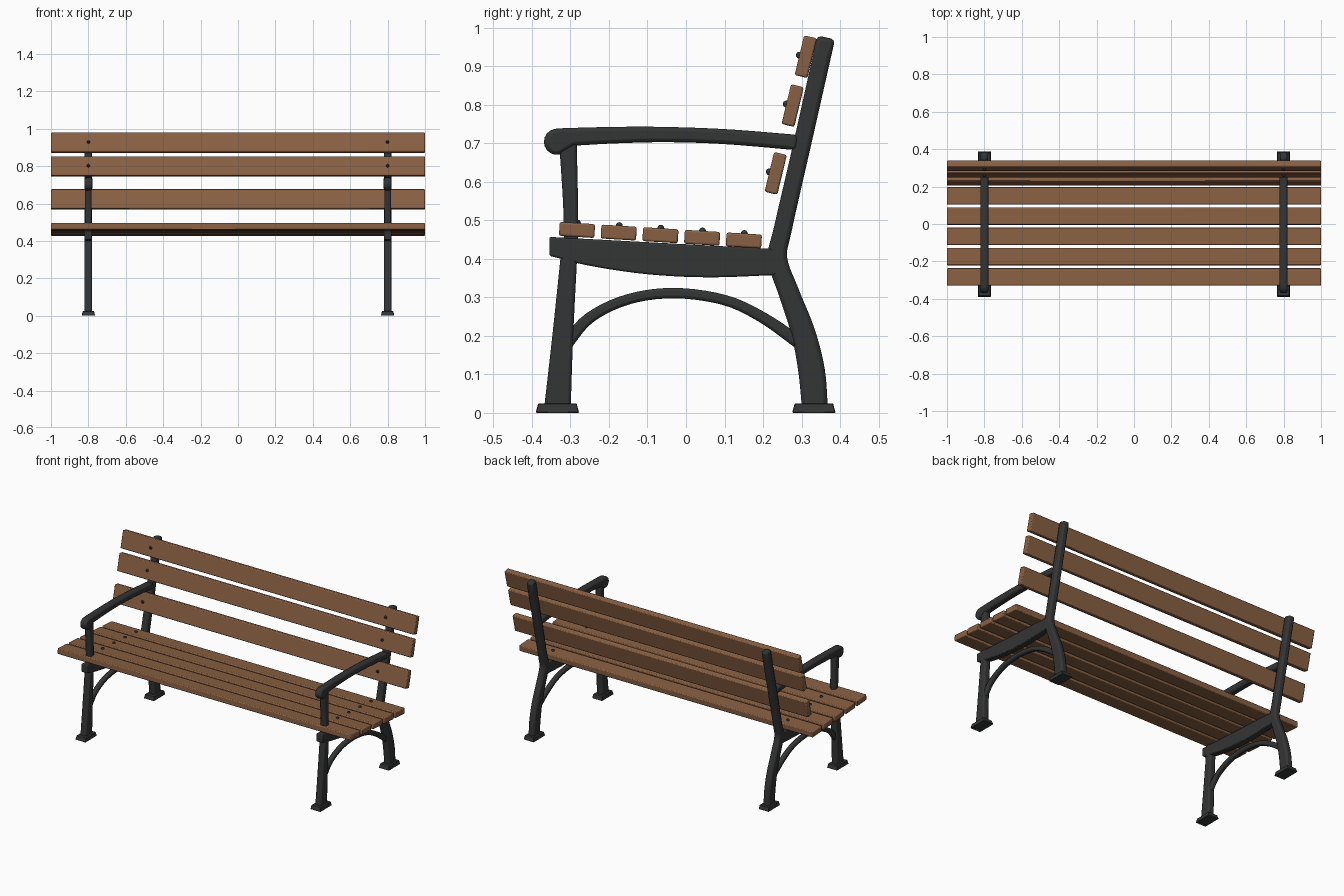
import bpy, bmesh, math
from mathutils import Matrix, Vector

cube = bpy.data.objects.get("Cube")
if cube:
    bpy.data.objects.remove(cube, do_unlink=True)


def material(name, color):
    m = bpy.data.materials.new(name)
    m.use_nodes = True
    m.diffuse_color = (*color, 1)
    m.node_tree.nodes["Principled BSDF"].inputs["Base Color"].default_value = (*color, 1)
    return m


WOOD = material("brown wood", (0.25, 0.118, 0.056))
IRON = material("dark iron", (0.034, 0.035, 0.036))


def finish(name, bm, mat, bevel=0, segments=1, angle=30):
    bmesh.ops.recalc_face_normals(bm, faces=bm.faces)
    me = bpy.data.meshes.new(name)
    bm.to_mesh(me)
    bm.free()
    me.materials.append(mat)
    ob = bpy.data.objects.new(name, me)
    bpy.context.collection.objects.link(ob)
    if bevel:
        mod = ob.modifiers.new("bevel", "BEVEL")
        mod.width, mod.segments = bevel, segments
        mod.limit_method, mod.angle_limit = "ANGLE", math.radians(50)
    bpy.ops.object.select_all(action="DESELECT")
    bpy.context.view_layer.objects.active = ob
    ob.select_set(True)
    bpy.ops.object.shade_smooth_by_angle(angle=math.radians(angle))
    return ob


def smooth(points, steps=5):
    """Catmull-Rom curve through (y, z) points."""
    p = [Vector(q) for q in points]
    p = [2 * p[0] - p[1]] + p + [2 * p[-1] - p[-2]]
    out = []
    for a, b, c, d in zip(p, p[1:], p[2:], p[3:]):
        for i in range(steps):
            t = i / steps
            out.append(0.5 * (2 * b + (c - a) * t + (2 * a - 5 * b + 4 * c - d) * t * t
                              + (3 * b - a - 3 * c + d) * t ** 3))
    return out + [p[-2]]


def ribbon(name, path, x, width, bevel=0.008):
    """Bar in the side plane; path holds (y, z, thickness) points."""
    pts = smooth(path)
    rings = []
    bm = bmesh.new()
    for i, p in enumerate(pts):
        a, b = pts[max(i - 1, 0)], pts[min(i + 1, len(pts) - 1)]
        tangent = Vector((b.x - a.x, b.y - a.y)).normalized()
        n = Vector((-tangent.y, tangent.x)) * p.z / 2
        c = Vector((p.x, p.y))
        rings.append([bm.verts.new((x + s * width / 2, *(c + k * n)))
                      for s, k in ((-1, -1), (1, -1), (1, 1), (-1, 1))])
    for r, q in zip(rings, rings[1:]):
        for i in range(4):
            j = (i + 1) % 4
            bm.faces.new((r[i], r[j], q[j], q[i]))
    bm.faces.new(rings[0])
    bm.faces.new(rings[-1])
    return finish(name, bm, IRON, bevel, 2, 40)


def plate(name, outline, x, width, bevel):
    bm = bmesh.new()
    face = bm.faces.new([bm.verts.new((x - width / 2, p[0], p[1])) for p in outline])
    ext = bmesh.ops.extrude_face_region(bm, geom=[face])
    bmesh.ops.translate(bm, vec=(width, 0, 0),
                        verts=[v for v in ext["geom"] if isinstance(v, bmesh.types.BMVert)])
    return finish(name, bm, IRON, bevel, 2, 40)


def slat(name, y, z, depth, height, tilt):
    bm = bmesh.new()
    bmesh.ops.create_cube(bm, size=1, matrix=Matrix.Translation((0, y, z))
                          @ Matrix.Rotation(tilt, 4, "X") @ Matrix.Diagonal((2, depth, height, 1)))
    finish(name, bm, WOOD, 0.005, 2)


def bolt(name, x, y, z, normal):
    bm = bmesh.new()
    rot = Vector((0, 0, 1)).rotation_difference(normal).to_matrix().to_4x4()
    bmesh.ops.create_uvsphere(bm, u_segments=12, v_segments=6, radius=0.009,
                              matrix=Matrix.Translation((x, y, z)) @ rot)
    finish(name, bm, IRON)


# Seat slats, dipping slightly towards the back
SEAT_TILT, BACK_TILT = math.radians(-3.5), math.radians(-13.5)
seat = [(-0.283 + 0.1083 * i, 0.475 - 0.0068 * i) for i in range(5)]
for i, (y, z) in enumerate(seat):
    slat(f"seat_slat_{i + 1}", y, z, 0.092, 0.036, SEAT_TILT)

# Backrest slats
back = [(0.233, 0.622), (0.277, 0.798), (0.311, 0.925)]
for i, (y, z) in enumerate(back):
    slat(f"back_slat_{i + 1}", y, z, 0.034, 0.106, BACK_TILT)

# Two mirrored iron end frames
for side, x in (("left", 0.8), ("right", -0.8)):
    ribbon(f"{side}_back_leg_and_upright",
           [(0.335, 0.01, 0.067), (0.326, 0.11, 0.069), (0.304, 0.21, 0.062),
            (0.268, 0.31, 0.054), (0.238, 0.4, 0.05), (0.252, 0.48, 0.047),
            (0.3, 0.69, 0.046), (0.364, 0.975, 0.047)], x, 0.04, 0.011)
    ribbon(f"{side}_front_leg", [(-0.334, 0.01, 0.069), (-0.32, 0.2, 0.054),
                                 (-0.303, 0.42, 0.042)], x, 0.04)
    ribbon(f"{side}_arm_post", [(-0.298, 0.42, 0.036), (-0.3, 0.55, 0.039),
                                (-0.307, 0.71, 0.046)], x, 0.036)
    ribbon(f"{side}_brace_arch",
           [(-0.315, 0.175, 0.034), (-0.25, 0.247, 0.029), (-0.15, 0.295, 0.027),
            (-0.03, 0.311, 0.027), (0.1, 0.293, 0.027), (0.2, 0.247, 0.029),
            (0.3, 0.178, 0.034)], x, 0.028)

    # Seat rail with bowed underside
    under = smooth([(-0.355, 0.408), (-0.25, 0.382), (-0.1, 0.36), (0.06, 0.352), (0.235, 0.358)])
    plate(f"{side}_seat_rail", [tuple(p) for p in under] + [(0.24, 0.425), (-0.355, 0.457)],
          x, 0.04, 0.005)

    # Armrest with rounded front end
    top = smooth([(0.29, 0.722), (0.1, 0.737), (-0.08, 0.743), (-0.22, 0.742), (-0.325, 0.739)])
    nose = [(-0.335 + 0.034 * math.cos(a), 0.704 + 0.034 * math.sin(a))
            for a in (math.radians(100 + 20 * i) for i in range(10))]
    low = smooth([(-0.29, 0.694), (-0.18, 0.7), (-0.05, 0.703), (0.1, 0.698), (0.29, 0.682)])
    plate(f"{side}_armrest", [tuple(p) for p in top] + nose + [tuple(p) for p in low],
          x, 0.042, 0.01)

    # Flared feet
    for end, y in (("front", -0.334), ("back", 0.332)):
        bm = bmesh.new()
        bmesh.ops.create_cube(bm, size=1, matrix=Matrix.Translation((x, y, 0.0125))
                              @ Matrix.Diagonal((0.07, 0.113, 0.025, 1)))
        for v in bm.verts:
            if v.co.z > 0.01:
                v.co.x = x + (v.co.x - x) * 0.88
                v.co.y = y + (v.co.y - y) * 0.88
        finish(f"{side}_{end}_foot", bm, IRON, 0.002)

    # Bolt heads on the slats
    up = Matrix.Rotation(SEAT_TILT, 3, "X") @ Vector((0, 0, 1))
    out = Matrix.Rotation(BACK_TILT, 3, "X") @ Vector((0, -1, 0))
    for i, (y, z) in enumerate(seat):
        p = Vector((x, y, z)) + up * 0.018
        bolt(f"{side}_seat_bolt_{i + 1}", *p, up)
    for i, (y, z) in enumerate(back):
        p = Vector((x, y, z)) + out * 0.017
        bolt(f"{side}_back_bolt_{i + 1}", *p, out)
